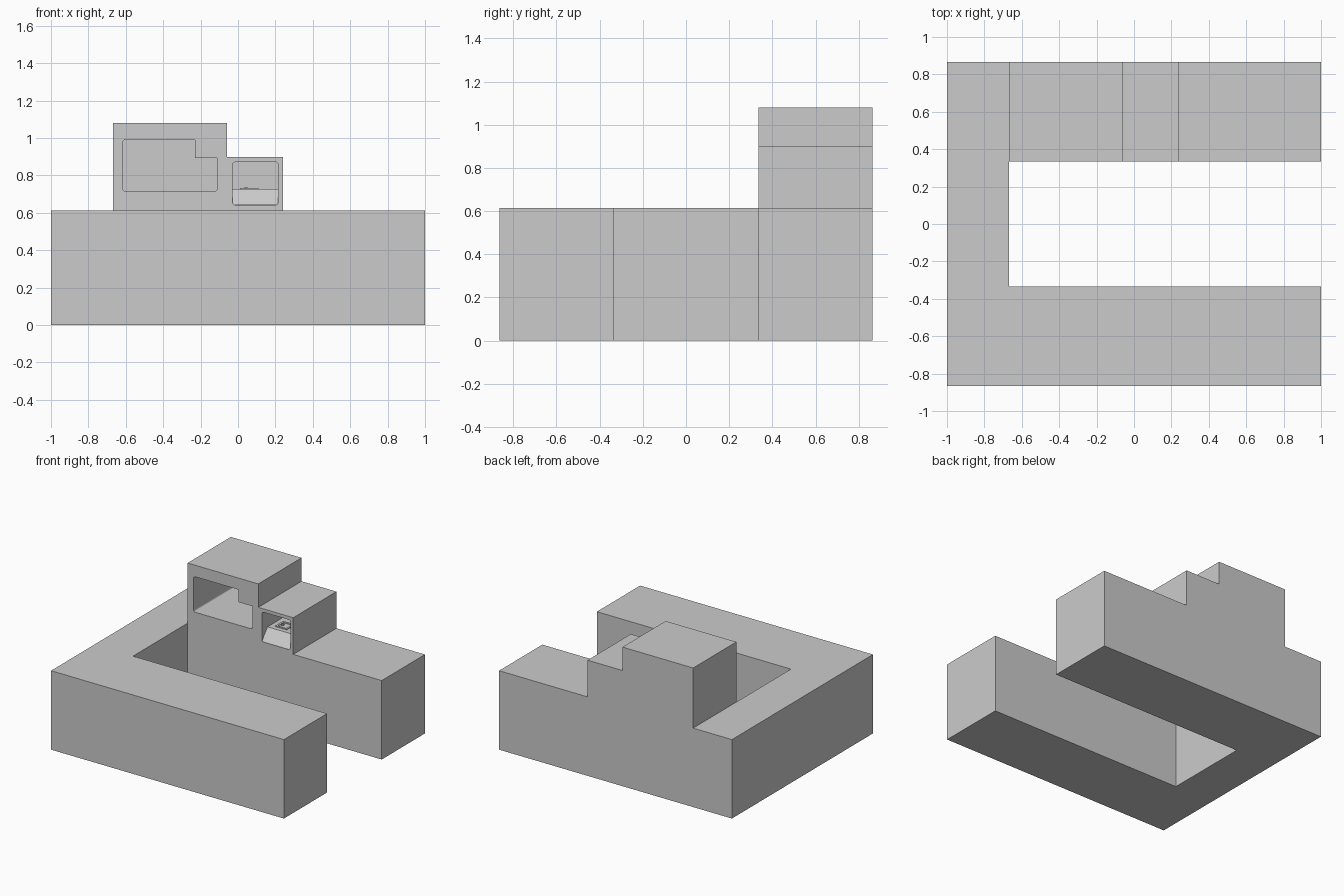
import bpy, bmesh
from mathutils import Vector

if "Cube" in bpy.data.objects:
    bpy.data.objects.remove(bpy.data.objects["Cube"], do_unlink=True)

grey = bpy.data.materials.new("plain grey")
grey.use_nodes = True
grey.diffuse_color = (0.6, 0.6, 0.6, 1)
grey.node_tree.nodes["Principled BSDF"].inputs["Base Color"].default_value = (0.6, 0.6, 0.6, 1)


def prism(name, points, axis, start, end, radius=0, sharp=()):
    """Extrude a profile along an axis; optionally round its corners except the sharp ones."""
    def place(u, v):
        return {"x": (start, u, v), "y": (u, start, v), "z": (u, v, start)}[axis]
    shift = Vector([(end - start) * (axis == a) for a in "xyz"])
    bm = bmesh.new()
    verts = [bm.verts.new(place(u, v)) for u, v in points]
    rounded = [v.co.copy() for i, v in enumerate(verts) if i not in sharp]
    face = bm.faces.new(verts)
    grown = bmesh.ops.extrude_face_region(bm, geom=[face])["geom"]
    bmesh.ops.translate(bm, vec=shift,
                        verts=[g for g in grown if isinstance(g, bmesh.types.BMVert)])
    if radius:
        edges = [e for e in bm.edges
                 if abs((e.verts[0].co - e.verts[1].co).normalized().dot(shift.normalized())) > 0.99
                 and any((v.co - c).length < 1e-5 for v in e.verts for c in rounded)]
        bmesh.ops.bevel(bm, geom=edges, offset=radius, segments=4, profile=0.5, affect="EDGES")
    bmesh.ops.recalc_face_normals(bm, faces=bm.faces)
    mesh = bpy.data.meshes.new(name)
    bm.to_mesh(mesh)
    bm.free()
    mesh.materials.append(grey)
    obj = bpy.data.objects.new(name, mesh)
    bpy.context.collection.objects.link(obj)
    return obj


def rect(u0, u1, v0, v1):
    return [(u0, v0), (u1, v0), (u1, v1), (u0, v1)]


def carve(target, cutter):
    """Cut one solid out of another and discard the cutter."""
    cutter.hide_render = True
    mod = target.modifiers.new("carve", "BOOLEAN")
    mod.operation, mod.solver, mod.object = "DIFFERENCE", "EXACT", cutter
    bpy.context.view_layer.objects.active = target
    bpy.ops.object.modifier_apply(modifier=mod.name)
    bpy.data.objects.remove(cutter, do_unlink=True)


W, D = 1.0, 0.865          # outer half sizes
IN_X, IN_Y = -0.667, 0.335  # inner corner of the U
TOP = 0.613                # counter height

# Front and side runs of the U-shaped counter
prism("counter", [(-W, -D), (W, -D), (W, -IN_Y), (IN_X, -IN_Y), (IN_X, D), (-W, D)], "z", 0, TOP)

# Back run with the stepped cabinet rising from it
back = prism("back_run", [(IN_X, 0), (W, 0), (W, TOP), (0.24, TOP), (0.24, 0.898),
                          (-0.06, 0.898), (-0.06, 1.08), (IN_X, 1.08)], "y", IN_Y, D)

# Large notched niche and small rounded niche, open to the front
carve(back, prism("large_niche", [(-0.615, 0.715), (-0.112, 0.715), (-0.112, 0.893),
                                  (-0.23, 0.893), (-0.23, 0.99), (-0.615, 0.99)],
                  "y", IN_Y - 0.1, 0.82, 0.012, sharp=(2, 3, 4)))
carve(back, prism("small_niche", rect(-0.03, 0.215, 0.64, 0.872), "y", IN_Y - 0.1, 0.82, 0.018))

# Sloped shelf inside the small niche
SHELF = 0.728
prism("niche_shelf", [(IN_Y, 0.641), (0.405, SHELF), (0.825, SHELF), (0.825, 0.641)],
      "x", -0.03, 0.215)

# Low square frame with a small knob on the shelf
tray = prism("shelf_frame", rect(0.01, 0.11, 0.44, 0.54), "z", SHELF - 0.002, SHELF + 0.005)
carve(tray, prism("frame_hole", rect(0.025, 0.095, 0.455, 0.525), "z", SHELF - 0.02, SHELF + 0.03))
prism("shelf_knob", rect(0.035, 0.05, 0.48, 0.5), "z", SHELF - 0.002, SHELF + 0.009)
